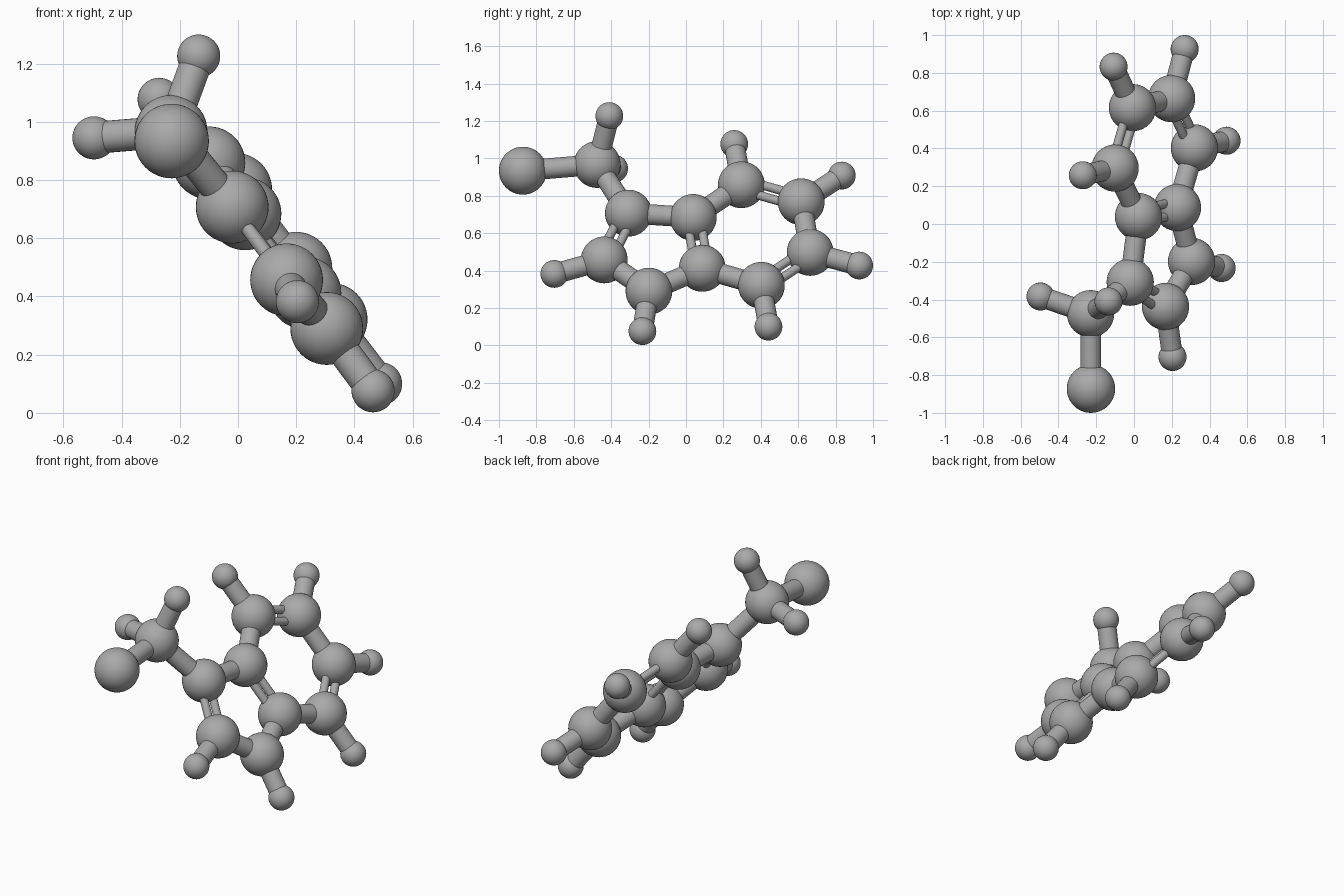
import bpy
import math
from mathutils import Vector

if "Cube" in bpy.data.objects:
    bpy.data.objects.remove(bpy.data.objects["Cube"])

grey = bpy.data.materials.new("neutral grey")
grey.diffuse_color = (0.4, 0.4, 0.4, 1)
grey.use_nodes = True
grey.node_tree.nodes["Principled BSDF"].inputs["Base Color"].default_value = grey.diffuse_color

# Large balls: five-ring, seven-ring, side arm and its end ball
BIG = {
    "arm": (-.23, -.475, .967), "arm_end": (-.228, -.872, .934),
    "five_a": (-.02, -.308, .707), "five_b": (.167, -.437, .457),
    "five_c": (.305, -.198, .29),
    "shared_low": (.23, .087, .412), "shared_high": (.024, .039, .684),
    "seven_a": (-.1, .296, .859), "seven_b": (-.008, .616, .768),
    "seven_c": (.199, .664, .497), "seven_d": (.32, .403, .321),
}
# Small balls, each with the large ball that carries it
SMALL = [
    ("arm", (-.135, -.41, 1.226)), ("arm", (-.495, -.384, .945)),
    ("five_b", (.204, -.704, .382)), ("five_c", (.464, -.233, .076)),
    ("seven_a", (-.271, .258, 1.077)), ("seven_b", (-.108, .833, .908)),
    ("seven_c", (.268, .926, .427)), ("seven_d", (.49, .441, .1)),
]
SINGLE = [("arm", "arm_end"), ("arm", "five_a"), ("five_b", "five_c"),
          ("five_c", "shared_low"), ("five_a", "shared_high"),
          ("shared_high", "seven_a"), ("seven_b", "seven_c"),
          ("seven_d", "shared_low")]
DOUBLE = [("five_a", "five_b"), ("shared_low", "shared_high"),
          ("seven_a", "seven_b"), ("seven_c", "seven_d")]


def finish(name):
    ob = bpy.context.object
    ob.name = name
    ob.data.materials.append(grey)
    bpy.ops.object.shade_smooth_by_angle(angle=math.radians(40))


def ball(name, centre, radius):
    bpy.ops.mesh.primitive_uv_sphere_add(segments=40, ring_count=24,
                                         radius=radius, location=centre)
    finish(name)


def rod(name, a, b, radius):
    a, b = Vector(a), Vector(b)
    bpy.ops.mesh.primitive_cylinder_add(
        vertices=28, radius=radius, depth=(b - a).length, location=(a + b) / 2,
        rotation=(b - a).to_track_quat('Z', 'Y').to_euler())
    finish(name)


for key, centre in BIG.items():
    ball(key + "_ball", centre, .128 if key == "arm_end" else .125)

for i, (key, centre) in enumerate(SMALL):
    ball(f"small_ball_{i}", centre, .074)
    rod(f"small_rod_{i}", BIG[key], centre, .055)

for a, b in SINGLE:
    rod(f"rod_{a}_{b}", BIG[a], BIG[b], .055)

# Paired thin rods lie side by side in the plane of the rings
normal = (Vector(BIG["seven_b"]) - Vector(BIG["five_a"])).cross(
    Vector(BIG["seven_d"]) - Vector(BIG["five_a"])).normalized()
for a, b in DOUBLE:
    p, q = Vector(BIG[a]), Vector(BIG[b])
    side = (q - p).cross(normal).normalized() * .035
    for n, s in enumerate((-1, 1)):
        rod(f"thin_rod_{a}_{b}_{n}", p + side * s, q + side * s, .024)
